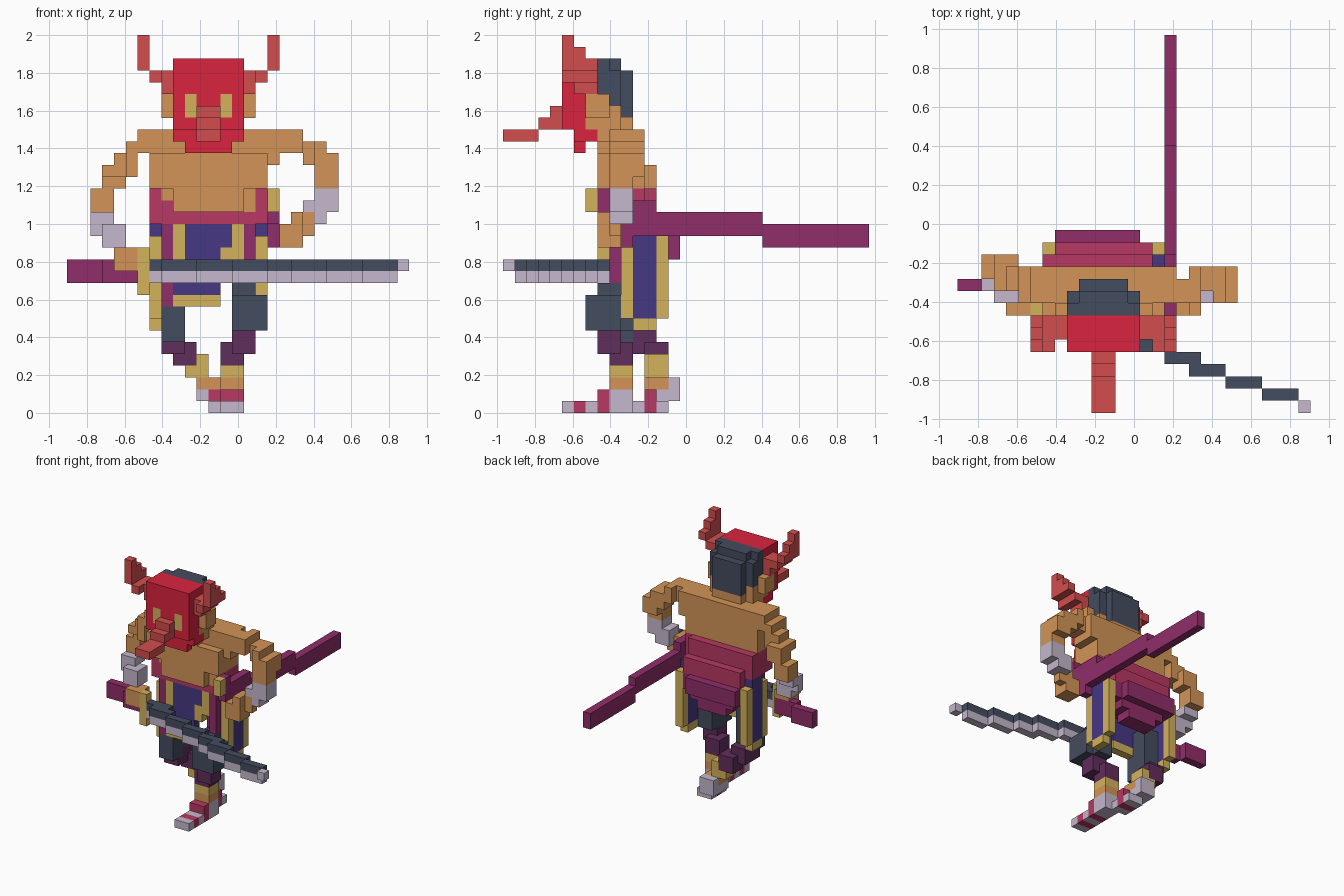
import bpy, bmesh, math
from mathutils import Vector

cube = bpy.data.objects.get("Cube")
if cube:
    bpy.data.objects.remove(cube, do_unlink=True)

V = 0.0625                                   # block size
ORIGIN = Vector((-14.5 * V, -15.5 * V, 0))

SRGB = {
    "skin": (211, 148, 87), "mask_red": (218, 35, 62), "horn_red": (210, 77, 77),
    "pale_grey": (197, 184, 205), "slate": (68, 76, 94), "indigo": (70, 56, 132),
    "gold": (212, 178, 92), "purple": (145, 46, 106), "raspberry": (183, 56, 98),
    "plum": (97, 46, 92),
}


def linear(c):
    c /= 255
    return c / 12.92 if c <= 0.04045 else ((c + 0.055) / 1.055) ** 2.4


mats = {}
for name, rgb in SRGB.items():
    m = bpy.data.materials.new(name)
    m.use_nodes = True
    col = (*[linear(c) for c in rgb], 1)
    m.diffuse_color = col
    m.node_tree.nodes["Principled BSDF"].inputs["Base Color"].default_value = col
    mats[name] = m

cells = {}                                   # block -> (part, colour); later parts win


def part(name, colour, *boxes):
    """Fill boxes given as (x0, x1, y0, y1, z0, z1) in blocks."""
    for x0, x1, y0, y1, z0, z1 in boxes:
        for x in range(x0, x1):
            for y in range(y0, y1):
                for z in range(z0, z1):
                    cells[x, y, z] = (name, colour)


# Torso
part("torso", "skin", (7, 17, 9, 12, 22, 24), (7, 17, 8, 12, 19, 22),
     (8, 16, 9, 12, 16, 19), (9, 15, 8, 9, 17, 19))

# Waist sash
part("sash", "raspberry", (7, 17, 9, 12, 16, 17), (7, 8, 9, 12, 17, 19),
     (16, 17, 9, 12, 17, 19), (8, 9, 9, 10, 17, 18), (7, 16, 12, 13, 16, 19),
     (8, 16, 13, 14, 15, 17))

# Robe: core, tapering back flap and front edges
part("robe", "purple", (8, 16, 10, 13, 13, 16), (8, 16, 13, 14, 13, 15),
     (9, 15, 12, 14, 12, 13), (10, 14, 12, 14, 11, 12), (8, 15, 14, 15, 13, 15),
     (8, 9, 9, 10, 9, 16), (15, 16, 9, 10, 10, 16), (14, 16, 10, 11, 10, 13))

# Front apron with gold border
part("apron", "indigo", (10, 14, 9, 10, 13, 16), (9, 13, 9, 10, 10, 13))
part("apron", "gold", (9, 10, 9, 10, 13, 16), (14, 15, 9, 10, 13, 16),
     (13, 14, 9, 10, 12, 14), (9, 13, 9, 10, 9, 10))

# Side panels on both hips
for side, x in (("right", 7), ("left", 16)):
    part(side + "_panel", "indigo", (x, x + 1, 11, 13, 8, 16))
    part(side + "_panel", "gold", (x, x + 1, 10, 11, 8, 15),
         (x, x + 1, 13, 14, 8, 15), (x, x + 1, 11, 13, 7, 8))

# Left leg, stepping forward
part("left_thigh", "slate", (14, 17, 7, 9, 7, 10), (14, 16, 9, 11, 7, 11),
     (16, 17, 9, 10, 7, 10), (14, 16, 8, 9, 10, 11))
part("left_knee", "plum", (14, 16, 8, 10, 5, 7), (13, 15, 9, 11, 4, 6))
part("left_calf", "gold", (13, 15, 9, 11, 3, 4))
part("left_calf", "skin", (13, 15, 9, 11, 2, 3))
part("left_foot", "pale_grey", (13, 15, 9, 11, 1, 2), (13, 15, 5, 11, 0, 1))
part("left_foot", "raspberry", (13, 15, 6, 7, 0, 1), (13, 15, 8, 9, 0, 2))

# Right leg, trailing behind
part("right_thigh", "slate", (8, 10, 9, 11, 6, 9), (8, 10, 10, 12, 7, 12))
part("right_knee", "plum", (8, 10, 11, 13, 5, 7), (8, 10, 10, 11, 5, 6),
     (9, 11, 12, 14, 4, 6))
part("right_calf", "gold", (10, 12, 12, 14, 3, 4), (11, 12, 12, 14, 4, 5))
part("right_calf", "skin", (11, 13, 12, 14, 2, 3))
part("right_foot", "pale_grey", (12, 14, 11, 14, 0, 1), (11, 13, 12, 14, 1, 2),
     (11, 13, 14, 15, 1, 3))
part("right_foot", "raspberry", (12, 14, 12, 13, 0, 2))

# Right arm, from shoulder to hand
part("right_arm", "skin", (6, 7, 9, 12, 22, 24), (5, 7, 9, 12, 22, 23),
     (5, 6, 9, 12, 20, 22), (4, 5, 10, 12, 21, 22), (3, 5, 10, 13, 20, 21),
     (3, 4, 11, 13, 19, 20), (2, 4, 11, 13, 17, 19), (4, 5, 11, 13, 19, 20))
part("right_bracer", "pale_grey", (2, 4, 10, 12, 16, 17), (2, 3, 10, 11, 15, 16),
     (3, 5, 9, 11, 14, 16))
part("right_hand", "skin", (4, 6, 8, 9, 12, 14), (4, 6, 9, 10, 13, 14))

# Left arm, from shoulder to hand
part("left_arm", "skin", (17, 20, 9, 11, 22, 24), (17, 18, 9, 12, 21, 24),
     (19, 20, 11, 12, 22, 24), (20, 22, 10, 12, 22, 23), (21, 22, 9, 10, 22, 23),
     (20, 21, 10, 12, 21, 22), (21, 23, 9, 12, 20, 22), (21, 23, 9, 11, 19, 20))
part("left_bracer", "pale_grey", (21, 23, 9, 11, 17, 19), (20, 22, 9, 11, 16, 18))
part("left_hand", "skin", (18, 20, 8, 10, 14, 16), (19, 20, 8, 10, 16, 17),
     (20, 21, 9, 10, 15, 17))

# Head, ears and neck
part("head", "skin", (9, 15, 7, 10, 23, 28), (10, 14, 8, 11, 23, 26),
     (11, 13, 8, 10, 21, 23), (10, 14, 8, 10, 22, 23))
for x in (8, 15):
    part("ears", "skin", (x, x + 1, 7, 9, 25, 27))

# Hair
part("hair", "slate", (9, 15, 8, 9, 27, 30), (9, 15, 9, 10, 26, 29),
     (10, 14, 9, 10, 29, 30), (10, 14, 10, 11, 25, 29))

# Mask with eyes and long nose
part("mask", "mask_red", (9, 15, 5, 8, 27, 30), (9, 15, 5, 7, 24, 27),
     (9, 15, 6, 8, 23, 24), (10, 14, 6, 7, 22, 23))
for x in (10, 13):
    part("eyes", "gold", (x, x + 1, 5, 6, 25, 27))
part("nose", "horn_red", (11, 13, 0, 3, 23, 24), (11, 13, 3, 5, 24, 25),
     (11, 13, 4, 5, 25, 26))

# Horns, mirrored about the head centre (x = 12 blocks)
HORN = [(6, 7, 5, 6, 29, 32), (6, 7, 6, 7, 29, 31), (6, 7, 7, 8, 29, 30),
        (7, 8, 5, 8, 28, 29), (8, 9, 6, 8, 27, 29)]
part("right_horn", "horn_red", *HORN)
part("left_horn", "horn_red",
     *[(24 - b, 24 - a, *rest) for a, b, *rest in HORN])

# Drawn sword: diagonal blade stepping forward, guard and grip
STARTS = [7, 8, 11, 14, 17, 19, 22, 25]
for step, x in enumerate(STARTS):
    y = 8 - step
    part("sword_blade", "pale_grey", (x, x + 3, y, y + 1, 11, 12))
    part("sword_blade", "slate", (x, x + 3, y, y + 1, 12, 13))
part("sword_blade", "pale_grey", (28, 29, 0, 1, 12, 13))
part("sword_guard", "gold", (6, 7, 8, 9, 10, 14))
part("sword_grip", "purple", (0, 3, 10, 11, 11, 13), (3, 6, 9, 10, 11, 13))

# Sheathed sword on the left hip
part("scabbard", "purple", (17, 18, 8, 9, 17, 19), (17, 18, 8, 13, 16, 18),
     (17, 18, 10, 22, 15, 17), (17, 18, 10, 11, 14, 15), (17, 18, 22, 31, 14, 16))
part("scabbard_guard", "gold", (17, 18, 7, 8, 17, 19))

# Turn the blocks of each part into one object made of its exposed faces
AXES = [Vector(a) for a in ((1, 0, 0), (0, 1, 0), (0, 0, 1))]
for name in dict.fromkeys(p for p, _ in cells.values()):
    own = {c: col for c, (p, col) in cells.items() if p == name}
    colours = list(dict.fromkeys(own.values()))
    bm = bmesh.new()
    for c, col in own.items():
        centre = Vector(c) + Vector((0.5, 0.5, 0.5))
        for a in range(3):
            u, v = AXES[(a + 1) % 3] / 2, AXES[(a + 2) % 3] / 2
            for s in (1, -1):
                n = AXES[a] * s
                if tuple(int(round(q)) for q in Vector(c) + n) in cells:
                    continue
                mid = centre + n / 2
                ring = [mid - u - v, mid + u - v, mid + u + v, mid - u + v][::s]
                f = bm.faces.new([bm.verts.new(ORIGIN + p * V) for p in ring])
                f.material_index = colours.index(col)
    bmesh.ops.remove_doubles(bm, verts=bm.verts, dist=1e-4)
    bmesh.ops.dissolve_limit(bm, angle_limit=math.radians(1), verts=bm.verts,
                             edges=bm.edges, delimit={"MATERIAL"})
    me = bpy.data.meshes.new(name)
    bm.to_mesh(me)
    bm.free()
    for col in colours:
        me.materials.append(mats[col])
    bpy.context.scene.collection.objects.link(bpy.data.objects.new(name, me))
